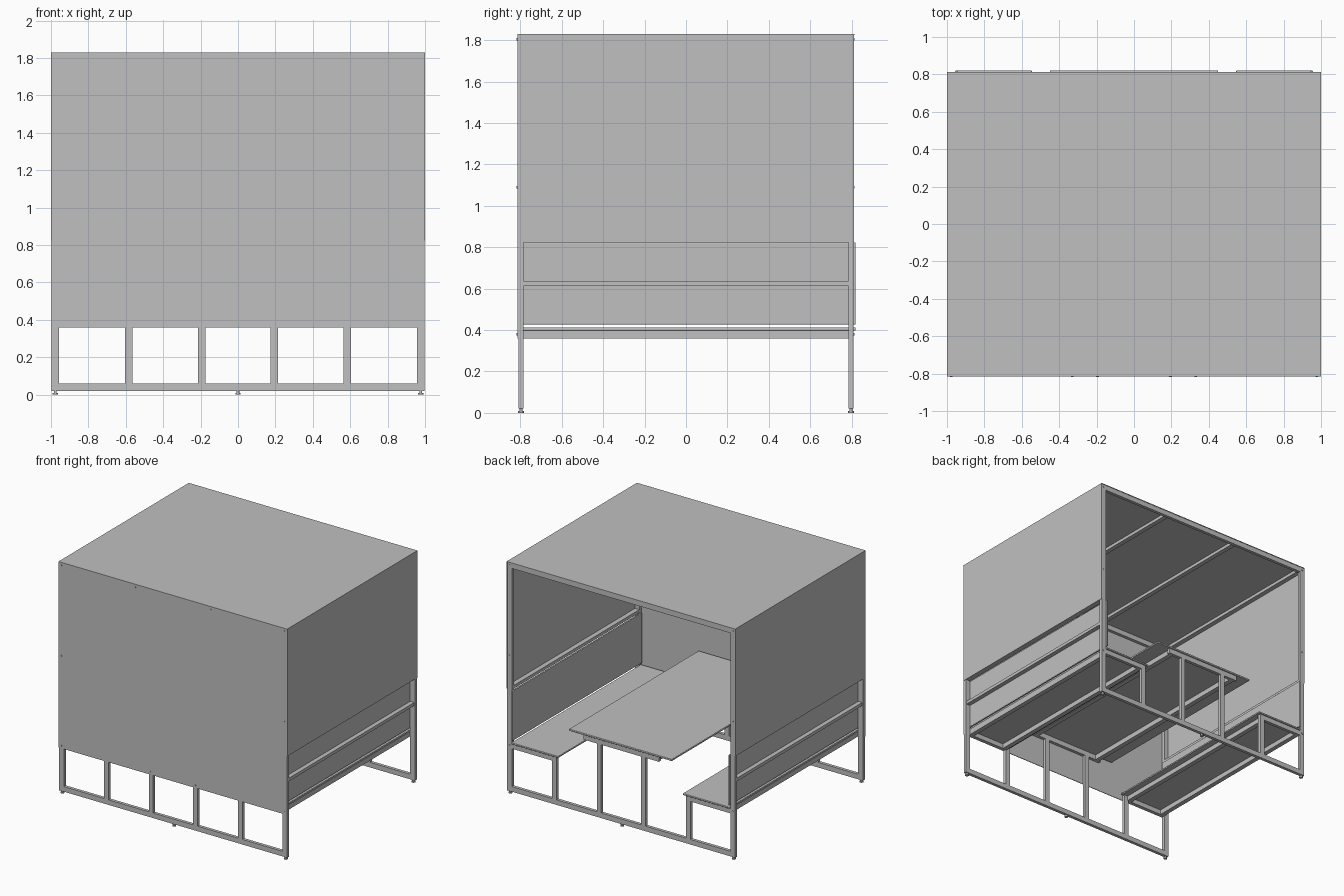
import bpy
import bmesh

cube = bpy.data.objects.get("Cube")
if cube:
    bpy.data.objects.remove(cube, do_unlink=True)

grey = bpy.data.materials.new("light_grey")
grey.use_nodes = True
colour = (0.527, 0.527, 0.527, 1)
grey.diffuse_color = colour
grey.node_tree.nodes["Principled BSDF"].inputs["Base Color"].default_value = colour


def finish(name, bm):
    mesh = bpy.data.meshes.new(name)
    bm.to_mesh(mesh)
    bm.free()
    mesh.materials.append(grey)
    obj = bpy.data.objects.new(name, mesh)
    bpy.context.collection.objects.link(obj)
    return obj


def box(name, x, y, z, rounding=0):
    """Box spanning the given (low, high) ranges."""
    bm = bmesh.new()
    bmesh.ops.create_cube(bm, size=1)
    for v in bm.verts:
        for i, (a, b) in enumerate((x, y, z)):
            v.co[i] = (a + b) / 2 + v.co[i] * (b - a)
    obj = finish(name, bm)
    if rounding:
        bevel = obj.modifiers.new("rounded_edge", 'BEVEL')
        bevel.width = rounding
        bevel.segments = 3
    return obj


def span(sign, low, high):
    """Range mirrored to the given side."""
    return tuple(sorted((sign * low, sign * high)))


def disc(name, centre, radius, depth, axis):
    """Short cylinder along y or z."""
    bm = bmesh.new()
    bmesh.ops.create_cone(bm, cap_ends=True, segments=12, radius1=radius,
                          radius2=radius, depth=depth)
    for v in bm.verts:
        if axis == 'Y':
            v.co.y, v.co.z = v.co.z, -v.co.y
        v.co += type(v.co)(centre)
    finish(name, bm)


IN, OUT = 0.785, 0.81          # depth range of the end frames
inner = (-IN, IN)

# Two end frames with their legs, rails and feet
for end, sy in (("front", -1), ("back", 1)):
    y = span(sy, IN, OUT)
    box(end + "_bottom_rail", (-0.96, 0.96), y, (0.02, 0.06))
    box(end + "_top_rail", (-0.96, 0.96), y, (1.785, 1.825))
    box(end + "_table_crossbar", (-0.33, 0.33), y, (0.60, 0.64))
    for side, sx in (("right", -1), ("left", 1)):
        tag = f"{end}_{side}_"
        box(tag + "post", span(sx, 0.957, 0.997), y, (0.02, 1.825))
        box(tag + "bench_leg", span(sx, 0.565, 0.605), y, (0.06, 0.36))
        box(tag + "bench_crossbar", span(sx, 0.565, 0.957), y, (0.36, 0.398))
        box(tag + "table_leg", span(sx, 0.175, 0.213), y, (0.06, 0.60))
    for x in (-0.977, 0, 0.977):
        disc(end + "_foot", (x, sy * 0.797, 0.005), 0.014, 0.01, 'Z')
        disc(end + "_foot_stem", (x, sy * 0.797, 0.015), 0.007, 0.012, 'Z')

# Lengthwise rails, benches, backrests and side walls
for side, sx in (("right", -1), ("left", 1)):
    box(side + "_roof_beam", span(sx, 0.313, 0.35), inner, (1.80, 1.825))
    box(side + "_top_side_rail", span(sx, 0.957, 0.995), inner, (1.80, 1.825))
    box(side + "_wall_rail", span(sx, 0.957, 0.995), inner, (0.825, 0.85))
    box(side + "_backrest_rail", span(sx, 0.957, 0.992), inner, (0.612, 0.637))
    box(side + "_bench_outer_rail", span(sx, 0.92, 0.957), inner, (0.36, 0.398))
    box(side + "_bench_inner_rail", span(sx, 0.595, 0.632), inner, (0.36, 0.398))
    box(side + "_table_rail", span(sx, 0.28, 0.318), inner, (0.60, 0.64))
    box(side + "_bench_seat", span(sx, 0.545, 0.955), (-0.80, 0.82),
        (0.398, 0.412), 0.004)
    box(side + "_backrest", span(sx, 0.943, 0.957), (-0.80, 0.82),
        (0.427, 0.823), 0.004)
    box(side + "_wall_panel", span(sx, 0.996, 1.0), (-0.812, 0.812), (0.824, 1.826))

# Table, front wall and roof
box("table_top", (-0.45, 0.45), (-0.80, 0.82), (0.64, 0.655), 0.004)
box("front_wall_panel", (-0.998, 0.998), (-0.815, -0.81), (0.36, 1.826))
box("roof_panel", (-1, 1), (-0.815, 0.813), (1.825, 1.83))

# Bolt heads
for sx in (-1, 1):
    for x, z in ((0.977, 1.805), (0.33, 1.805), (0.977, 1.09),
                 (0.977, 0.38), (0.195, 0.38)):
        disc("front_bolt", (sx * x, -0.816, z), 0.007, 0.006, 'Y')
    for z in (1.805, 1.09, 0.38):
        disc("back_bolt", (sx * 0.977, 0.811, z), 0.007, 0.006, 'Y')
